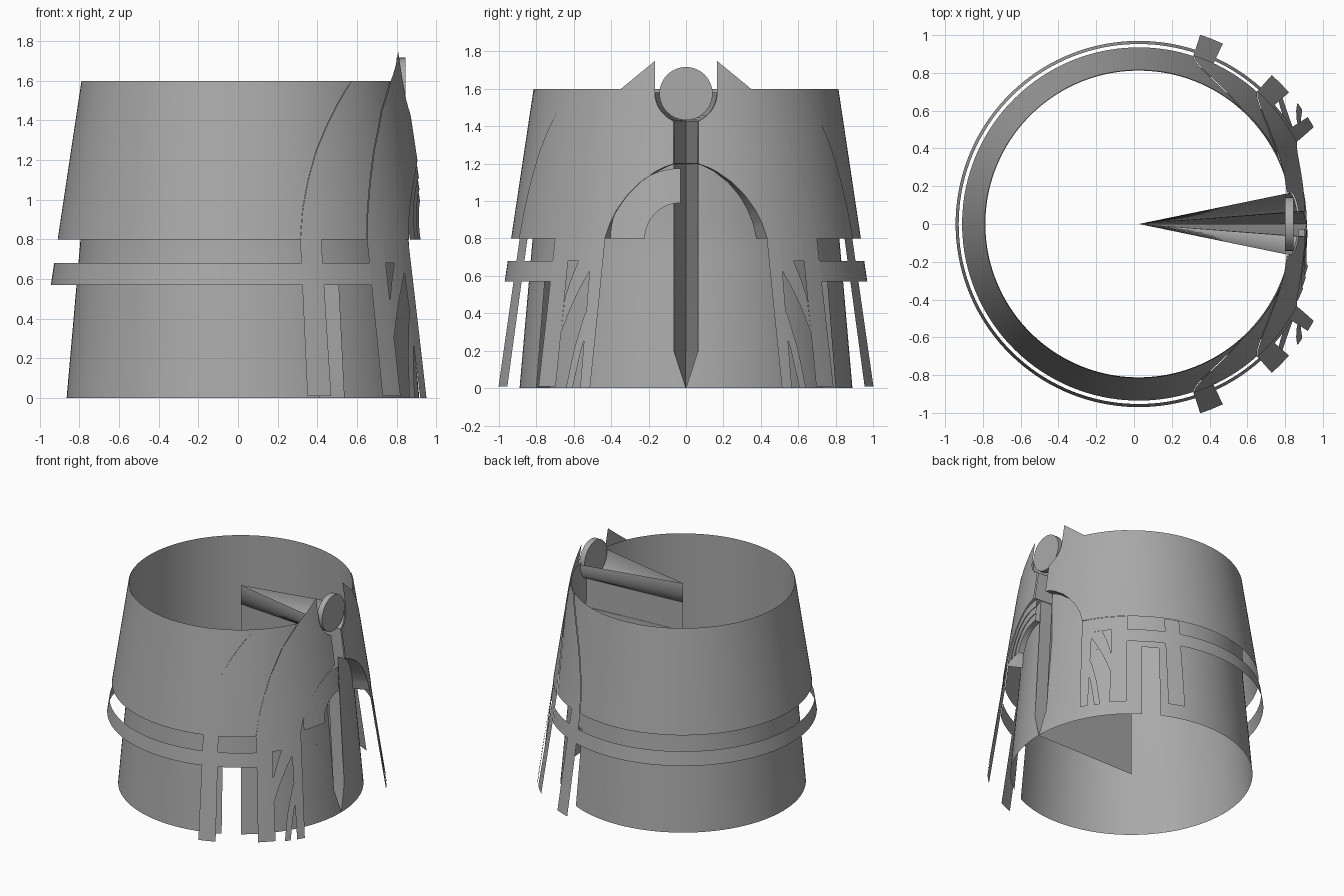
import bpy, bmesh, math

if "Cube" in bpy.data.objects:
    bpy.data.objects.remove(bpy.data.objects["Cube"])

AXIS = 0.025          # x of the shell's axis
NOTCH_Z, NOTCH_R, SLIT = 1.58, 0.165, 0.065

grey = bpy.data.materials.new("plain_grey")
grey.use_nodes = True
grey.diffuse_color = (0.4, 0.4, 0.4, 1)
grey.node_tree.nodes["Principled BSDF"].inputs["Base Color"].default_value = (0.4, 0.4, 0.4, 1)


def interp(pts, v):
    for (a, p), (b, q) in zip(pts, pts[1:]):
        if v <= b:
            return p + (q - p) * max(0, (v - a) / (b - a))
    return pts[-1][1]


def outer_r(z):
    return 1.055 - 0.15 * z


def lining_r(z):
    return interp([(0, 0.89), (0.8, 0.82), (1.6, 0.812)], z)


def polar(r, deg, z):
    a = math.radians(deg)
    return (AXIS + r * math.cos(a), r * math.sin(a), z)


def angle(y, r):
    return math.degrees(math.asin(min(1, y / r)))


def spread(a, b, n):
    return [a + (b - a) * i / n for i in range(n + 1)]


def finish(bm, name):
    bmesh.ops.remove_doubles(bm, verts=bm.verts, dist=0.0004)
    mesh = bpy.data.meshes.new(name)
    bm.to_mesh(mesh)
    bm.free()
    mesh.materials.append(grey)
    ob = bpy.data.objects.new(name, mesh)
    bpy.context.collection.objects.link(ob)
    bpy.ops.object.select_all(action='DESELECT')
    ob.select_set(True)
    bpy.context.view_layer.objects.active = ob
    bpy.ops.object.shade_smooth_by_angle(angle=math.radians(30))
    return ob


def add_sheet(bm, rows, side):
    """Quad grid through rows of points, reflected in y when side is -1."""
    grid = [[bm.verts.new((x, y * side, z)) for x, y, z in row] for row in rows]
    for a, b in zip(grid, grid[1:]):
        for i in range(len(a) - 1):
            quad = [a[i], a[i + 1], b[i + 1], b[i]]
            bm.faces.new(quad if side > 0 else quad[::-1])


def panels(name, specs, radius, sides=(1, -1)):
    """Curved panels: each spec is (z list, start angle, end angle)."""
    bm = bmesh.new()
    for zs, lo, hi in specs:
        f = lo if callable(lo) else lambda z, v=lo: v
        g = hi if callable(hi) else lambda z, v=hi: v
        cols = max(2, int(max(g(z) - f(z) for z in zs) / 2.5))
        rows = [[polar(radius(z), d, z) for d in spread(f(z), g(z), cols)] for z in zs]
        for s in sides:
            add_sheet(bm, rows, s)
    return finish(bm, name)


# Edge curves of the layered panels
def rear_seam(z):
    return interp([(0.8, 72), (0.95, 70.8), (1.1, 68.4), (1.25, 64.8), (1.38, 60),
                   (1.5, 54.3), (1.6, 48)], z)


def front_seam(z):
    return interp([(0.8, 48.3), (0.95, 46.8), (1.1, 44.2), (1.25, 40.8), (1.45, 34),
                   (1.6, 25), (1.75, 11.9)], z)


ARCH = [(0.8, 27.4), (0.88, 26), (0.95, 23.9), (1.03, 20.4), (1.1, 16), (1.17, 9.5), (1.2, 4.3)]


def opening(z, r):
    """Half angle of the slit and the round notch above it."""
    y = min(SLIT, SLIT * z / 0.2)
    d = NOTCH_R ** 2 - (z - NOTCH_Z) ** 2
    if z >= NOTCH_Z:
        y = NOTCH_R
    elif d > 0:
        y = max(y, math.sqrt(d))
    return angle(y, r)


def front_inner(z):
    return interp(ARCH, z) if z < 1.2 else opening(z, outer_r(z))


def lining_inner(z):
    return opening(z, lining_r(z))


# Upper shell and its raised front layers
high = spread(0.8, 1.6, 20)
panels("upper_shell", [(high, rear_seam, 180)], outer_r)
panels("side_panel", [(high, front_seam, rear_seam)], lambda z: outer_r(z) + 0.004)
crest = spread(0.8, 1.2, 20) + spread(1.21, 1.41, 5) + spread(1.415, 1.58, 16) + spread(1.6, 1.75, 6)
panels("front_panel", [(crest, front_inner, front_seam)], lambda z: outer_r(z) + 0.008)

# Inner lining with two side slots and the front slit
low = [0, 0.1, 0.2, 0.4, 0.6]
mid = spread(0.6, 0.8, 2) + spread(0.9, 1.4, 5) + spread(1.415, 1.58, 12) + [1.6]
panels("inner_lining", [(low, lining_inner, 55), (low, 64, 180), (mid, lining_inner, 55),
                        (mid, 55, 64), (mid, 64, 180)], lining_r)

# Belt round the back, ending at the middle legs
panels("belt", [([0.57, 0.68], 48, 180)], outer_r)

# Three flaring legs on each side
leg_z = spread(0.01, 0.8, 8)
panels("rear_leg", [(leg_z, 65, 72)], outer_r)
panels("middle_leg", [(leg_z, 41.2, 48.2)], lambda z: outer_r(z) + 0.004)
panels("front_leg", [(spread(0, 0.8, 8), lambda z: 29 - 2 * z, 32.3)], lambda z: outer_r(z) + 0.004)
panels("leg_web", [([0.68, 0.74, 0.8], 32.3, 41.2)], lambda z: outer_r(z) + 0.004)

# Curved braces between the middle and front legs
upper_lo = [(0.3, 41.2), (0.42, 38.6), (0.53, 35.6), (0.68, 30.5)]
upper_hi = [(0.3, 41.3), (0.48, 41.2), (0.6, 39), (0.68, 37)]
panels("upper_brace", [(spread(0.3, 0.68, 12), lambda z: interp(upper_lo, z),
                        lambda z: interp(upper_hi, z))], lambda z: outer_r(z) + 0.002)
lower_lo = [(0, 35), (0.2, 33.2), (0.38, 30.6), (0.54, 28.2)]
lower_hi = [(0, 37.4), (0.2, 35.8), (0.38, 33.2), (0.54, 29)]
panels("lower_brace", [(spread(0, 0.54, 10), lambda z: interp(lower_lo, z),
                        lambda z: interp(lower_hi, z))], lambda z: outer_r(z) + 0.002)

# Arch reveal joining the front panel to the lining
bm = bmesh.new()
reveal = [[polar(r, interp(ARCH, z), z) for r in (lining_r(z), outer_r(z) + 0.008)]
          for z in spread(0.8, 1.2, 20)]
for s in (1, -1):
    add_sheet(bm, reveal, s)
finish(bm, "arch_reveal")

# Slit and notch walls converging on the shell's axis
bm = bmesh.new()
bottom = NOTCH_Z - math.sqrt(NOTCH_R ** 2 - SLIT ** 2)
profile = [(0, 0), (SLIT, 0.2), (SLIT, 1.199), (SLIT, 1.2), (SLIT, bottom)]
start = math.asin(SLIT / NOTCH_R)
for t in spread(start, math.pi / 2, 10)[1:]:
    profile.append((NOTCH_R * math.sin(t), NOTCH_Z - NOTCH_R * math.cos(t)))
walls = []
for y, z in profile:
    r = outer_r(z) if z >= 1.2 else lining_r(z)
    walls.append([(AXIS, 0, z), (AXIS + math.sqrt(r * r - y * y), y, z)])
for s in (1, -1):
    add_sheet(bm, walls, s)
finish(bm, "slit_walls")

# Round disc standing in the notch
bpy.ops.mesh.primitive_cylinder_add(vertices=48, radius=0.142, depth=0.045,
                                    location=(0.822, 0, 1.575), rotation=(0, math.pi / 2, 0))
disc = bpy.context.object
disc.name = "round_disc"
disc.data.materials.append(grey)
bpy.ops.object.shade_smooth_by_angle(angle=math.radians(30))

# Stepped quarter arch on the right half of the opening
bm = bmesh.new()
steps = [(0.19, -0.06), (0.19, -0.012), (0.25, -0.012), (0.25, -0.006), (0.31, -0.006),
         (0.31, 0), (0.375, 0)]
rows = []
for size, inset in steps:
    row = []
    for t in spread(0, math.pi / 2, 16):
        y, z = 0.03 + size * math.cos(t), 0.8 + size * math.sin(t)
        r = outer_r(z) + inset
        row.append((AXIS + math.sqrt(r * r - y * y), y, z))
    rows.append(row)
add_sheet(bm, rows, -1)
finish(bm, "stepped_quarter_arch")
